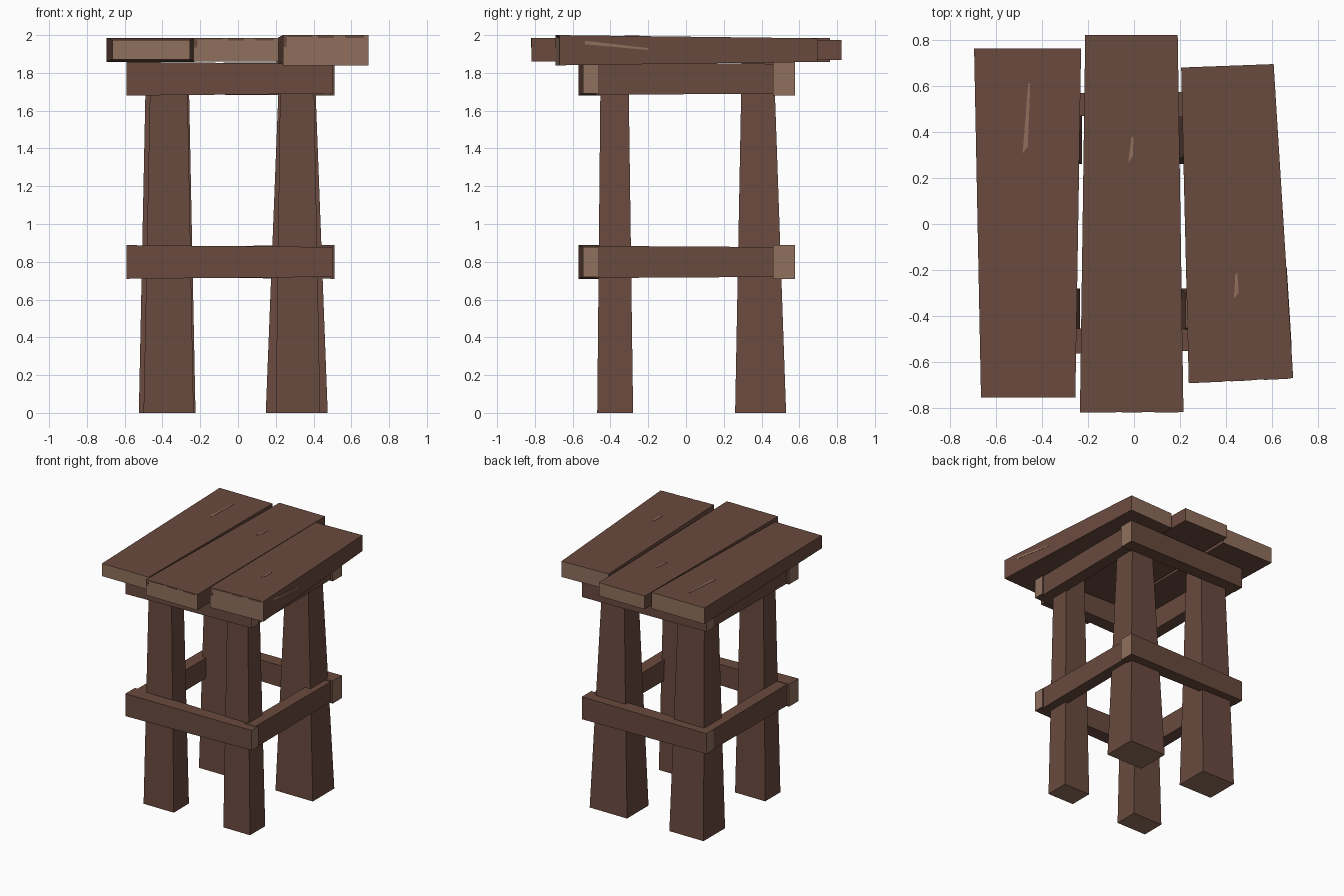
import bpy, bmesh
from mathutils import Vector

if "Cube" in bpy.data.objects:
    bpy.data.objects.remove(bpy.data.objects["Cube"])


def material(name, rgb):
    m = bpy.data.materials.new(name)
    m.diffuse_color = (*rgb, 1)
    m.use_nodes = True
    m.node_tree.nodes["Principled BSDF"].inputs["Base Color"].default_value = m.diffuse_color
    return m


BROWN = material("brown wood", (0.143, 0.069, 0.049))
TAN = material("cut tan wood", (0.280, 0.160, 0.110))


def bar(name, a, b, tan_ends=True):
    """Six-sided timber between two four-cornered ends; ends are tan."""
    bm = bmesh.new()
    va = [bm.verts.new(p) for p in a]
    vb = [bm.verts.new(p) for p in b]
    for f in (va, vb):
        bm.faces.new(f).material_index = 1 if tan_ends else 0
    for i in range(4):
        j = (i + 1) % 4
        bm.faces.new((va[i], va[j], vb[j], vb[i]))
    bmesh.ops.recalc_face_normals(bm, faces=bm.faces)
    me = bpy.data.meshes.new(name)
    bm.to_mesh(me)
    bm.free()
    me.materials.append(BROWN)
    me.materials.append(TAN)
    ob = bpy.data.objects.new(name, me)
    bpy.context.collection.objects.link(ob)
    return ob


def rect_x(x, y0, y1, z0, z1):
    return [(x, y0, z0), (x, y1, z0), (x, y1, z1), (x, y0, z1)]


def rect_z(z, x0, x1, y0, y1):
    return [(x0, y0, z), (x1, y0, z), (x1, y1, z), (x0, y1, z)]


def end_y(x0, y0, x1, y1, z0, z1):
    return [(x0, y0, z0), (x1, y1, z0), (x1, y1, z1), (x0, y0, z1)]


# Seat planks, each slightly crooked and tapered
planks = {
    "left_plank": (end_y(-0.665, -0.755, -0.255, -0.755, 1.872, 1.973),
                   end_y(-0.695, 0.762, -0.23, 0.762, 1.857, 1.985)),
    "middle_plank": (end_y(-0.235, -0.818, 0.215, -0.818, 1.86, 1.985),
                     end_y(-0.212, 0.822, 0.19, 0.822, 1.868, 1.973)),
    "right_plank": (end_y(0.238, -0.69, 0.692, -0.67, 1.84, 2.0),
                    end_y(0.205, 0.68, 0.607, 0.695, 1.858, 1.983)),
}
for name, (a, b) in planks.items():
    bar(name, a, b)

# Tapered legs: x and y range at the floor, then under the seat
legs = {
    "front_left_leg": ((-0.50, -0.235, -0.47, -0.28), (-0.463, -0.27, -0.452, -0.305)),
    "front_right_leg": ((0.20, 0.435, -0.47, -0.28), (0.225, 0.40, -0.452, -0.305)),
    "back_left_leg": ((-0.525, -0.225, 0.26, 0.53), (-0.487, -0.262, 0.295, 0.465)),
    "back_right_leg": ((0.147, 0.475, 0.26, 0.53), (0.22, 0.405, 0.295, 0.465)),
}
for name, (lo, hi) in legs.items():
    bar(name, rect_z(0, *lo), rect_z(1.855, *hi))

# Two rings of beams around the legs
for level, z in (("lower", 0.71), ("upper", 1.68)):
    t = z + 0.178
    bar(level + "_front_beam", rect_x(-0.59, -0.57, -0.45, z, t),
        rect_x(0.502, -0.545, -0.46, z + 0.01, t - 0.01))
    bar(level + "_back_beam", rect_x(-0.575, 0.475, 0.565, z + 0.008, t - 0.008),
        rect_x(0.51, 0.46, 0.578, z, t))
    for side, x0, x1 in (("left", -0.572, -0.475), ("right", 0.395, 0.492)):
        bar(f"{level}_{side}_beam", end_y(x0, -0.48, x1, -0.48, z + 0.004, t - 0.004),
            end_y(x0, 0.48, x1, 0.48, z + 0.01, t - 0.01))


def plank_point(plank, u, v, w):
    """Point in a plank: u across, v from front to back, w upward, all 0 to 1."""
    ends = []
    for e in planks[plank]:
        p = [Vector(c) for c in e]
        ends.append(p[0].lerp(p[1], u).lerp(p[3].lerp(p[2], u), w))
    return ends[0].lerp(ends[1], v)


def mark(name, plank, uvw, offset, mat):
    """Thin painted plate lying on a plank."""
    pts = [plank_point(plank, *c) for c in uvw]
    d = Vector(offset)
    ob = bar(name, [p - d for p in pts], [p + d for p in pts], False)
    ob.data.materials.clear()
    ob.data.materials.append(mat)


# Pale scratches on the plank tops
for plank, u, v0, v1, lean in (("left_plank", 0.475, 0.70, 0.90, 0.03),
                               ("middle_plank", 0.49, 0.66, 0.73, 0.01),
                               ("right_plank", 0.49, 0.26, 0.34, 0.0)):
    mark(plank + "_scratch", plank,
         [(u - 0.025, v0, 1), (u + 0.025, v0 + 0.02, 1),
          (u + 0.02 + lean, v1, 1), (u + lean, v1, 1)], (0, 0, 0.002), TAN)

# Pale scratch on the outer side of the right plank
mark("side_scratch", "right_plank",
     [(1, 0.10, 0.70), (1, 0.35, 0.50), (1, 0.34, 0.58), (1, 0.10, 0.82)],
     (0.002, 0, 0), TAN)

# Ragged brown rim along the top of the front plank ends
for plank in ("middle_plank", "right_plank"):
    for i, (u0, u1, w) in enumerate(((0.0, 0.05, 0.6), (0.05, 0.35, 0.93),
                                     (0.4, 0.6, 0.9), (0.72, 0.95, 0.9))):
        mark(f"{plank}_rim_{i + 1}", plank,
             [(u0, 0, 1), (u1, 0, 1), (u1 - 0.01, 0, w), (u0 + 0.01, 0, w)],
             (0, 0.002, 0), BROWN)
